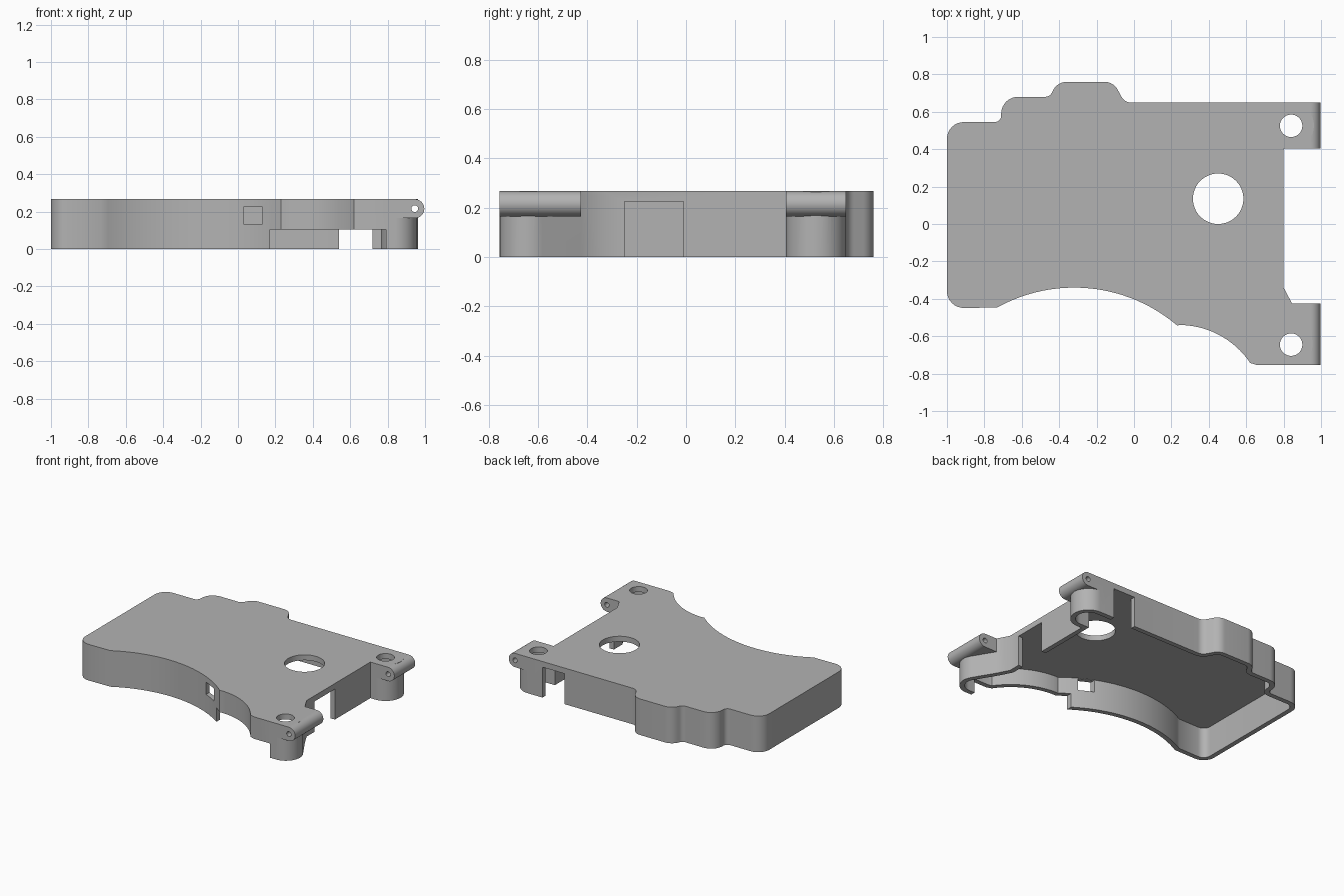
import bpy, bmesh, math
from mathutils import Vector

if "Cube" in bpy.data.objects:
    bpy.data.objects.remove(bpy.data.objects["Cube"], do_unlink=True)

HEIGHT, ROOF, WALL = 0.267, 0.227, 0.035

grey = bpy.data.materials.new("plain grey")
grey.use_nodes = True
COLOR = (0.45, 0.45, 0.45, 1)
grey.diffuse_color = COLOR
grey.node_tree.nodes["Principled BSDF"].inputs["Base Color"].default_value = COLOR


def arc(cx, cy, r, a, b, n=24):
    steps = [math.radians(a + (b - a) * i / n) for i in range(n + 1)]
    return [(cx + r * math.cos(t), cy + r * math.sin(t)) for t in steps]


def rounded(corners):
    """Round each (x, y, radius) corner; plain (x, y) points stay sharp."""
    out = []
    for i, c in enumerate(corners):
        p = Vector(c[:2])
        if len(c) == 2:
            out.append(p)
            continue
        u = (Vector(corners[i - 1][:2]) - p).normalized()
        v = (Vector(corners[(i + 1) % len(corners)][:2]) - p).normalized()
        half = math.acos(u.dot(v)) / 2
        centre = p + (u + v).normalized() * (c[2] / math.sin(half))
        start = p + u * (c[2] / math.tan(half)) - centre
        end = p + v * (c[2] / math.tan(half)) - centre
        a = math.degrees(math.atan2(start.y, start.x))
        b = math.degrees(math.atan2(end.y, end.x))
        sweep = (b - a + 180) % 360 - 180
        out += arc(centre.x, centre.y, c[2], a, a + sweep, 8)
    return out


def inset(points, t):
    """Mitred inward offset of a counter-clockwise outline."""
    pts = [Vector(p) for p in points]
    out = []
    for i, p in enumerate(pts):
        a = (p - pts[i - 1]).normalized()
        b = (pts[(i + 1) % len(pts)] - p).normalized()
        na, nb = Vector((-a.y, a.x)), Vector((-b.y, b.x))
        out.append(p + (na + nb) * (t / (1 + na.dot(nb))))
    return out


def prism(name, points, lo, hi, axis="z"):
    """Extrude a profile along z (points are x, y) or along y (points are x, z)."""
    bm = bmesh.new()
    rings = []
    for level in (lo, hi):
        place = (lambda p: (p[0], p[1], level)) if axis == "z" else (lambda p: (p[0], level, p[1]))
        rings.append([bm.verts.new(place(p)) for p in points])
    bottom, top = rings
    bm.faces.new(bottom)
    bm.faces.new(top)
    for i in range(len(points)):
        bm.faces.new((bottom[i - 1], bottom[i], top[i], top[i - 1]))
    bmesh.ops.recalc_face_normals(bm, faces=bm.faces)
    mesh = bpy.data.meshes.new(name)
    bm.to_mesh(mesh)
    bm.free()
    mesh.materials.append(grey)
    obj = bpy.data.objects.new(name, mesh)
    bpy.context.collection.objects.link(obj)
    return obj


def box(name, x0, x1, y0, y1, z0, z1):
    return prism(name, [(x0, y0), (x1, y0), (x1, y1), (x0, y1)], z0, z1)


def combine(target, tool, operation):
    tool.hide_render = True
    mod = target.modifiers.new(operation, "BOOLEAN")
    mod.operation, mod.solver, mod.object = operation, "EXACT", tool
    bpy.context.view_layer.objects.active = target
    bpy.ops.object.modifier_apply(modifier=mod.name)
    bpy.data.objects.remove(tool, do_unlink=True)


# Outline of the case walls, counter-clockwise from the front left corner
outline = rounded(
    [(-1, -0.45, 0.09)]
    + arc(-0.32, -1.19, 0.85, 119, 49.7)             # front scoop
    + arc(0.24, -1.0, 0.46, 88, 34)                  # second scoop
    + [(0.66, -0.755)]
    + arc(0.84, -0.64, 0.115, -90, 30, 16)           # front screw boss
    + [(0.845, -0.425), (0.8, -0.34), (0.8, 0.405)]
    + arc(0.84, 0.527, 0.122, -90, 90)               # rear screw boss
    + [(-0.05, 0.649, 0.06), (-0.11, 0.76, 0.08), (-0.41, 0.76, 0.08),
       (-0.45, 0.68, 0.04), (-0.71, 0.68, 0.09), (-0.71, 0.545, 0.035),
       (-1, 0.545, 0.09)])
case = prism("case_shell", outline, 0, HEIGHT)

# Hinge lugs with rounded ends
lug_profile = [(0.78, HEIGHT), (0.78, 0.165)] + arc(0.945, 0.216, 0.051, -90, 90)
for y0, y1 in ((-0.755, -0.425), (0.405, 0.649)):
    combine(case, prism("hinge_lug", lug_profile, y0, y1, "y"), "UNION")

# Hollow underside, then all openings
cutters = [
    prism("hollow", inset(outline, WALL), -0.1, ROOF),
    prism("hinge_bore", arc(0.945, 0.216, 0.018, 0, 345, 23), -1, 1, "y"),
    box("front_slot", 0.17, 0.79, -0.85, -0.45, -0.1, 0.105),
    box("front_window", 0.03, 0.13, -0.6, -0.3, 0.135, 0.225),
    box("rear_notch", 0.54, 0.72, 0.58, 0.75, -0.1, 0.225),
    box("side_notch", 0.74, 0.9, -0.25, -0.01, -0.1, 0.225),
]
for cx, cy, r in ((0.45, 0.135, 0.135), (0.84, 0.525, 0.06), (0.84, -0.645, 0.06)):
    cutters.append(prism("round_hole", arc(cx, cy, r, 0, 352.5, 47), 0.1, 0.4))
for cutter in cutters:
    combine(case, cutter, "DIFFERENCE")

bpy.ops.object.select_all(action="DESELECT")
case.select_set(True)
bpy.context.view_layer.objects.active = case
bpy.ops.object.shade_smooth_by_angle(angle=math.radians(30))
